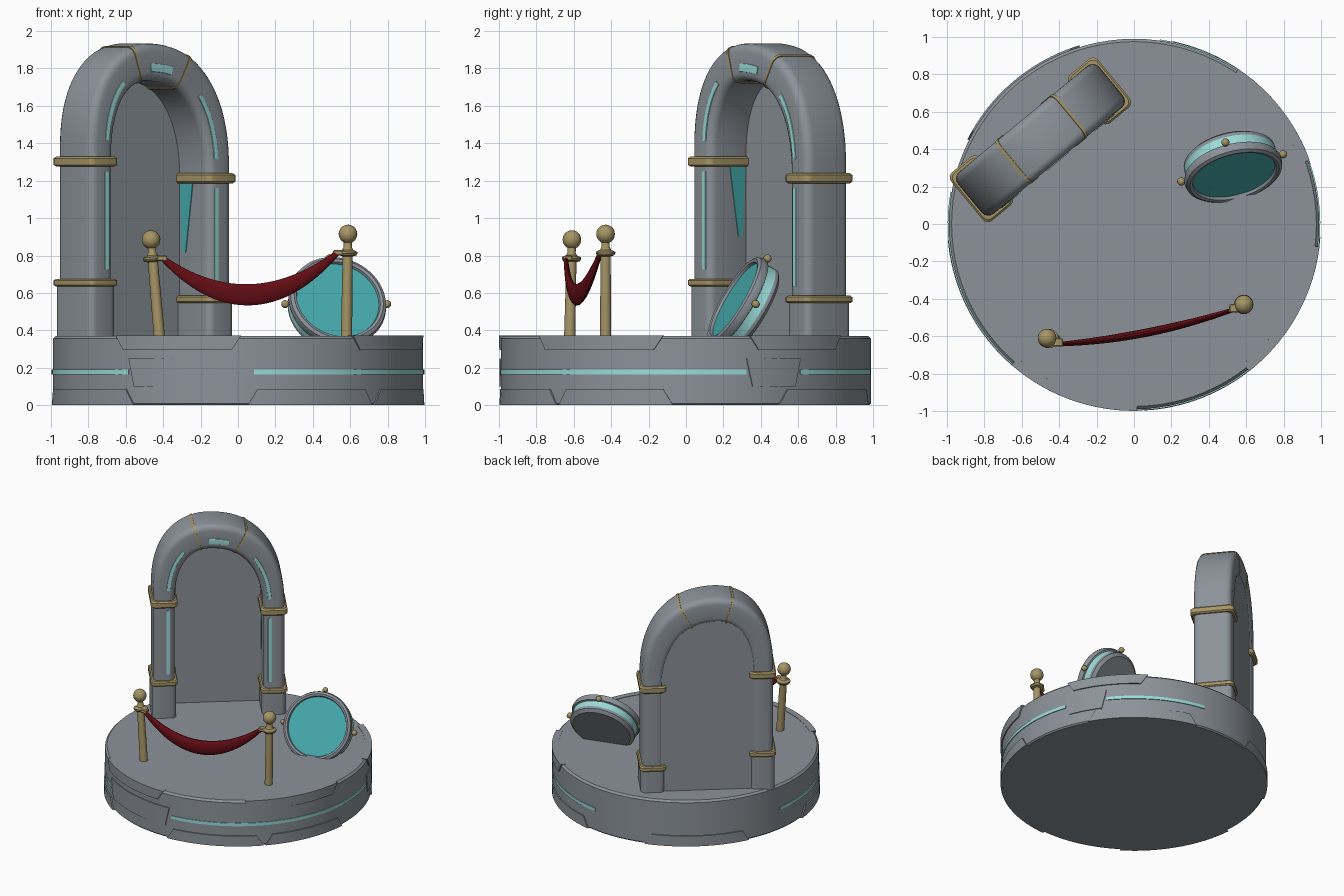
import bpy, bmesh
from math import sin, cos, pi, radians, copysign
from mathutils import Vector, Matrix

if "Cube" in bpy.data.objects:
    bpy.data.objects.remove(bpy.data.objects["Cube"])


def material(name, rgb):
    m = bpy.data.materials.new(name)
    m.use_nodes = True
    m.diffuse_color = (*rgb, 1)
    m.node_tree.nodes["Principled BSDF"].inputs["Base Color"].default_value = (*rgb, 1)
    return m


STONE = material("grey stone", (0.26, 0.29, 0.32))
TEAL = material("teal glass", (0.06, 0.41, 0.42))
GLOW = material("pale cyan glow", (0.33, 0.72, 0.70))
GOLD = material("brass", (0.38, 0.30, 0.13))
RED = material("dark red cloth", (0.13, 0.004, 0.007))


def loft(name, rings, mats, matrix=Matrix(), bands=None):
    """Skin a list of equal rings and cap both ends; bands gives a material index per step."""
    bm = bmesh.new()
    loops = [[bm.verts.new(p) for p in ring] for ring in rings]
    n = len(loops[0])
    for k, (a, b) in enumerate(zip(loops, loops[1:])):
        for i in range(n):
            f = bm.faces.new((a[i], a[(i + 1) % n], b[(i + 1) % n], b[i]))
            f.material_index = bands[k] if bands else 0
    for k, loop in ((0, loops[0]), (-1, loops[-1])):
        bm.faces.new(loop).material_index = bands[k] if bands else 0
    bmesh.ops.recalc_face_normals(bm, faces=bm.faces)
    me = bpy.data.meshes.new(name)
    bm.to_mesh(me)
    bm.free()
    for m in mats:
        me.materials.append(m)
    me.shade_smooth()
    me.set_sharp_from_angle(angle=radians(32))
    ob = bpy.data.objects.new(name, me)
    bpy.context.collection.objects.link(ob)
    ob.matrix_world = matrix
    return ob


def lathe(name, profile, mats, matrix=Matrix(), bands=None, n=24):
    rings = [[Vector((r * cos(2 * pi * i / n), r * sin(2 * pi * i / n), z)) for i in range(n)]
             for r, z in profile]
    return loft(name, rings, mats, matrix, bands)


def rounded_rect(w, d, r, n=4):
    pts = []
    for q, (sx, sy) in enumerate(((1, 1), (-1, 1), (-1, -1), (1, -1))):
        for i in range(n + 1):
            a = (q + i / n) * pi / 2
            pts.append((sx * (w / 2 - r) + r * cos(a), sy * (d / 2 - r) + r * sin(a)))
    return pts


def block(name, x, y, z0, z1, w, d, r, mat, matrix, bevel=0.0):
    steps = [(z0, bevel), (z0 + bevel, 0), (z1 - bevel, 0), (z1, bevel)] if bevel else [(z0, 0), (z1, 0)]
    rings = [[Vector((x + a, y + b, z)) for a, b in rounded_rect(w - 2 * s, d - 2 * s, r)]
             for z, s in steps]
    return loft(name, rings, [mat], matrix)


# Round plinth
lathe("plinth", [(0.98, 0), (0.99, 0.01), (0.99, 0.355), (0.975, 0.37)], [STONE], n=96)


def arc_plate(name, a0, a1, z0, z1, radius, mat, slant=0.0):
    """Curved plate on the plinth wall; angles run from the front towards +x, slant trims the bottom."""
    rings = []
    steps = max(4, int((a1 - a0) / 3))
    for k in range(steps + 1):
        f = k / steps
        low = radians(a0 + slant + (a1 - a0 - 2 * slant) * f)
        top = radians(a0 + (a1 - a0) * f)
        rings.append([Vector((r * sin(a), -r * cos(a), z)) for r, a, z in
                      ((0.95, low, z0), (radius, low, z0), (radius, top, z1), (0.95, top, z1))])
    loft(name, rings, [mat])


for a0, a1 in ((-41, 1), (38, 83), (110, 146)):
    arc_plate("plinth_upper_tab", a0, a1, 0.295, 0.373, 0.999, STONE, 3)
for a0, a1 in ((-82, -37), (6, 43), (50, 83), (123, 165), (200, 240)):
    arc_plate("plinth_lower_tab", a0, a1, 0.0, 0.085, 0.999, STONE, -3)
for a0, a1 in ((-100, -36), (5, 109), (128, 172)):
    arc_plate("plinth_glow_strip", a0, a1, 0.165, 0.19, 0.996, GLOW)
for a0, a1 in ((-36, 4), (109, 128)):
    arc_plate("plinth_band_block", a0, a1, 0.1, 0.25, 0.997, STONE, 2)

# Archway, built in its own frame: x across, y towards its back
ARCH = Matrix.Translation((-0.5, 0.45, 0)) @ Matrix.Rotation(radians(39.6), 4, "Z")
HALF, SPRING, RISE, TILT = 0.41, 1.28, 0.55, 0.12


def arch_point(t):
    u = -HALF * copysign(abs(cos(t)) ** 0.87, cos(t))
    return Vector((u, 0, SPRING + RISE * max(sin(t), 0) ** 0.87 - TILT * u))


def arch_normal(t):
    tan = arch_point(min(t + 0.02, pi)) - arch_point(max(t - 0.02, 0))
    return Vector((-tan.z, 0, tan.x)).normalized()


def arch_sweep(name, t0, t1, w, d, r, mat, y=0.0, shift=0.0, steps=12, grow=0.0, legs=False):
    rings = []
    for k in range(steps + 1):
        t = t0 + (t1 - t0) * k / steps
        p, nrm = arch_point(t), arch_normal(t)
        rings.append([p + nrm * (a + shift) + Vector((0, y + b, 0))
                      for a, b in rounded_rect(w + grow * sin(t), d, r)])
    if legs:
        for end, side in ((0, -1), (len(rings), 1)):
            ring = [Vector((side * (HALF + a), b, 0.36)) for a, b in rounded_rect(w, d, r)]
            if side < 0:
                ring = [Vector((-HALF - a, b, 0.36)) for a, b in rounded_rect(w, d, r)]
                top = [Vector((v.x, v.y, arch_point(0).z - 0.02)) for v in ring]
                ring, top = ([Vector((-HALF * 2 - v.x, v.y, v.z)) for v in s] for s in (ring, top))
                # outward points left here, so the section is flipped to match the sweep
                ring, top = ([Vector((-HALF * 2 - v.x, v.y, v.z)) for v in s] for s in (ring, top))
                rings = [ring, top] + rings[1:]
            else:
                top = [Vector((v.x, v.y, arch_point(pi).z - 0.02)) for v in ring]
                rings = rings[:-1] + [top, ring]
    return loft(name, rings, [mat], ARCH)


arch_sweep("arch", 0, pi, 0.16, 0.29, 0.045, STONE, steps=40, grow=0.04, legs=True)
for t in (1.22, pi - 1.22):
    arch_sweep("keystone_rib", t - 0.016, t + 0.016, 0.168, 0.298, 0.045, GOLD, steps=2, grow=0.04)
for t0, t1, w in ((0.12, 0.85, 0.028), (pi - 0.85, pi - 0.12, 0.028), (pi / 2 - 0.15, pi / 2 + 0.15, 0.045)):
    arch_sweep("arch_glow_strip", t0, t1, w, 0.012, 0.003, GLOW, y=-0.144, shift=-0.03)

# Legs: foot block, brass collars, glow strip and inner glass
for side, name in ((-1, "right"), (1, "left")):
    x, drop = side * HALF, -0.045 * side
    block(name + "_leg_foot", x, 0, 0.36, 0.61 + drop, 0.18, 0.31, 0.04, STONE, ARCH)
    block(name + "_lower_collar", x, 0, 0.59 + drop, 0.63 + drop, 0.20, 0.335, 0.035, GOLD, ARCH, 0.008)
    block(name + "_upper_collar", x, 0, 1.23 + drop, 1.285 + drop, 0.20, 0.335, 0.035, GOLD, ARCH, 0.01)
    block(name + "_leg_glow_strip", x - side * 0.03, -0.144, 0.68 + drop, 1.205 + drop,
          0.028, 0.012, 0.003, GLOW, ARCH)
    inner = side * (HALF - 0.08)
    loft(name + "_leg_inner_glass",
         [[Vector((inner + dx, y, z + drop)) for dx, y in
           ((-0.004, y0), (0.004, y0), (0.004, y1), (-0.004, y1))]
          for z, y0, y1 in ((0.86, 0.05, 0.08), (1.24, -0.01, 0.1))], [TEAL], ARCH)

# Door slab closing the back of the arch
outline = [Vector((-0.35, 0, 0.36))]
outline += [arch_point(pi * k / 30) - arch_normal(pi * k / 30) * 0.06 for k in range(31)]
outline += [Vector((0.35, 0, 0.36))]
loft("door_slab", [[p + Vector((0, y, 0)) for p in outline] for y in (0.105, 0.135)], [STONE], ARCH)

# Tilted round mirror half sunk in the floor
facing = Vector((sin(radians(15)) * 0.866, -cos(radians(15)) * 0.866, 0.5))
up = Vector((-sin(radians(15)) * 0.5, cos(radians(15)) * 0.5, 0.866))
across = up.cross(facing)
MIRROR = Matrix((across, up, facing)).transposed().to_4x4()
MIRROR.translation = (0.525, 0.30, 0.54)
lathe("mirror",
      [(0.01, -0.09), (0.225, -0.09), (0.25, -0.07), (0.252, -0.055), (0.25, -0.05), (0.25, 0.0),
       (0.262, 0.004), (0.268, 0.025), (0.262, 0.05), (0.245, 0.06), (0.23, 0.055), (0.225, 0.04),
       (0.01, 0.04)],
      [STONE, GLOW, TEAL], MIRROR, [0, 0, 0, 0, 1, 0, 0, 0, 0, 0, 0, 2], n=48)


def ball(r, z, n=8):
    return [(max(r * sin(pi * k / n), 0.001), z - r * cos(pi * k / n)) for k in range(n + 1)]


for k in range(4):
    spot = MIRROR @ Matrix.Rotation(k * pi / 2, 4, "Z") @ Matrix.Translation((0.282, 0, 0))
    lathe("mirror_stud", ball(0.022, 0), [GOLD], spot, n=12)

# Barrier posts with ball finials and rope brackets
ends = []
for name, foot, head, toward in (
        ("right", Vector((-0.42, -0.622, 0.36)), Vector((-0.465, -0.61, 0.885)), 1),
        ("left", Vector((0.58, -0.43, 0.36)), Vector((0.588, -0.43, 0.915)), -1)):
    axis = head - foot
    frame = Matrix.Translation(foot) @ axis.to_track_quat("Z", "Y").to_matrix().to_4x4()
    h = axis.length
    lathe(name + "_post",
          [(0.03, 0), (0.027, h - 0.12), (0.045, h - 0.115), (0.052, h - 0.105), (0.052, h - 0.095),
           (0.03, h - 0.085), (0.022, h - 0.07), (0.022, h - 0.045)] + ball(0.05, h, 10)[2:],
          [GOLD], frame, n=20)
    hook = foot.lerp(head, (h - 0.1) / h) + Vector((toward * 0.045, -0.02, 0))
    block(name + "_rope_bracket", hook.x, hook.y, hook.z - 0.014, hook.z + 0.014,
          0.065, 0.045, 0.01, GOLD, Matrix(), 0.005)
    ends.append(hook + Vector((toward * 0.015, -0.01, -0.005)))

# Sagging cloth rope, deep in the middle and thin at the ends
def rope_point(s):
    return ends[0].lerp(ends[1], s) + Vector((0, -0.03, -0.205)) * (4 * s * (1 - s))


rings = []
for k in range(33):
    s = k / 32
    tan = (rope_point(s + 0.01) - rope_point(s - 0.01)).normalized()
    flat = tan.cross(Vector((0, 0, 1))).normalized()
    tall = flat.cross(tan)
    bulge = sin(pi * s)
    rings.append([rope_point(s) + flat * cos(a) * (0.012 + 0.01 * bulge) + tall * sin(a) * (0.016 + 0.042 * bulge)
                  for a in (2 * pi * i / 14 for i in range(14))])
loft("cloth_rope", rings, [RED])
